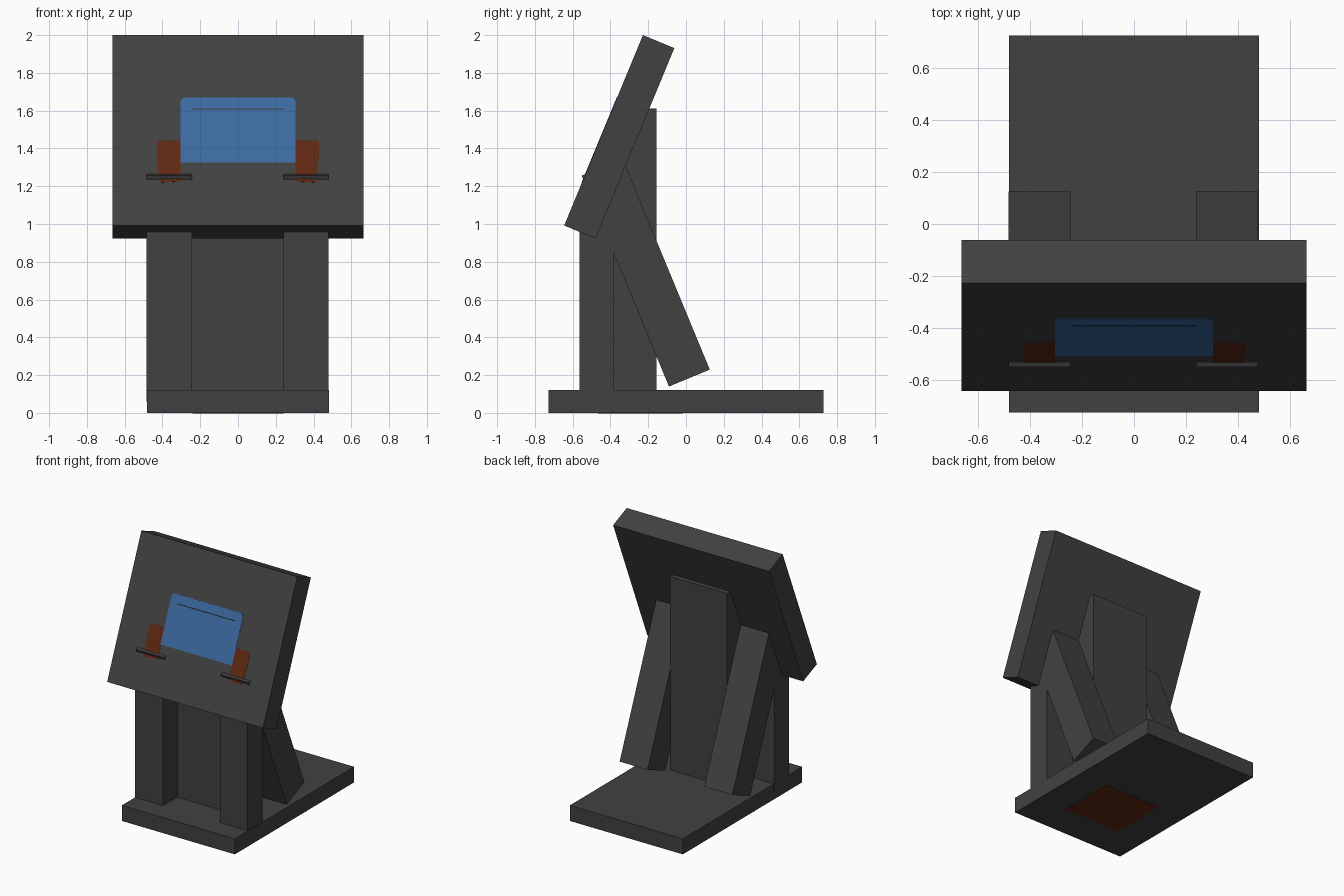
import bpy, bmesh
from mathutils import Vector

if "Cube" in bpy.data.objects:
    bpy.data.objects.remove(bpy.data.objects["Cube"])


def material(name, rgb):
    mat = bpy.data.materials.new(name)
    mat.use_nodes = True
    mat.diffuse_color = (*rgb, 1)
    mat.node_tree.nodes["Principled BSDF"].inputs["Base Color"].default_value = (*rgb, 1)
    return mat


grey = material("dark_grey", (0.053, 0.053, 0.053))
blue = material("blue", (0.045, 0.145, 0.36))
rust = material("rust_brown", (0.115, 0.020, 0.006))


def prism(name, outline, offset, mat):
    """Extrude a closed 3D outline along an offset vector."""
    bm = bmesh.new()
    face = bm.faces.new([bm.verts.new(p) for p in outline])
    result = bmesh.ops.extrude_face_region(bm, geom=[face])
    moved = [v for v in result["geom"] if isinstance(v, bmesh.types.BMVert)]
    bmesh.ops.translate(bm, vec=offset, verts=moved)
    bmesh.ops.recalc_face_normals(bm, faces=bm.faces)
    mesh = bpy.data.meshes.new(name)
    bm.to_mesh(mesh)
    bm.free()
    mesh.materials.append(mat)
    obj = bpy.data.objects.new(name, mesh)
    bpy.context.collection.objects.link(obj)
    return obj


def beam(name, side_profile, x0, x1):
    """Solid with a (y, z) side profile spanning x0 to x1."""
    return prism(name, [(x0, y, z) for y, z in side_profile], Vector((x1 - x0, 0, 0)), grey)


def rect(a0, a1, b0, b1):
    return [(a0, b0), (a1, b0), (a1, b1), (a0, b1)]


# Base and central column
beam("base", rect(-0.727, 0.727, 0, 0.12), -0.482, 0.482)
beam("central_column", rect(-0.393, -0.155, 0.06, 1.612), -0.243, 0.243)

# Tilted board
low, high = Vector((-0.645, 0.992)), Vector((-0.228, 2.0))
up = (high - low).normalized()
back = Vector((up.y, -up.x))
depth = back * 0.18
beam("tilted_board", [low, high, high + depth, low + depth], -0.665, 0.665)

# Upright posts and leaning braces on both sides
brace_top = Vector((-0.552, 1.256))
lean = Vector((up.x, -up.y)) * 1.208
across = Vector((up.y, up.x)) * 0.234
brace = [brace_top, brace_top + lean, brace_top + lean + across, brace_top + across]
for side, x0, x1 in (("right", -0.484, -0.244), ("left", 0.24, 0.478)):
    beam(side + "_front_post", rect(-0.565, -0.385, 0.06, 1.15), x0, x1)
    beam(side + "_rear_brace", brace, x0, x1)


# Painted shapes on the sloping board front
def painted(name, outline, mat):
    slope = up.x / up.y
    points = [(x, low.x + (z - low.y) * slope, z) for x, z in outline]
    return prism(name, points, Vector((0, -back.x, -back.y)) * 0.002, mat)


painted("blue_panel", [(-0.305, 1.325), (0.305, 1.325), (0.305, 1.645), (0.298, 1.663),
                       (0.28, 1.67), (-0.28, 1.67), (-0.298, 1.663), (-0.305, 1.645)], blue)
for side, s in (("right", -1), ("left", 1)):
    painted(side + "_painted_leg",
            [(s * x, z) for x, z in ((0.305, 1.225), (0.41, 1.22), (0.42, 1.245), (0.428, 1.36),
                                     (0.428, 1.432), (0.42, 1.44), (0.305, 1.44))], rust)

# Painted patch on the underside of the base
prism("underside_patch", [(x, y, 0.001) for x, y in rect(-0.24, 0.24, -0.465, -0.018)],
      Vector((0, 0, -0.003)), rust)
